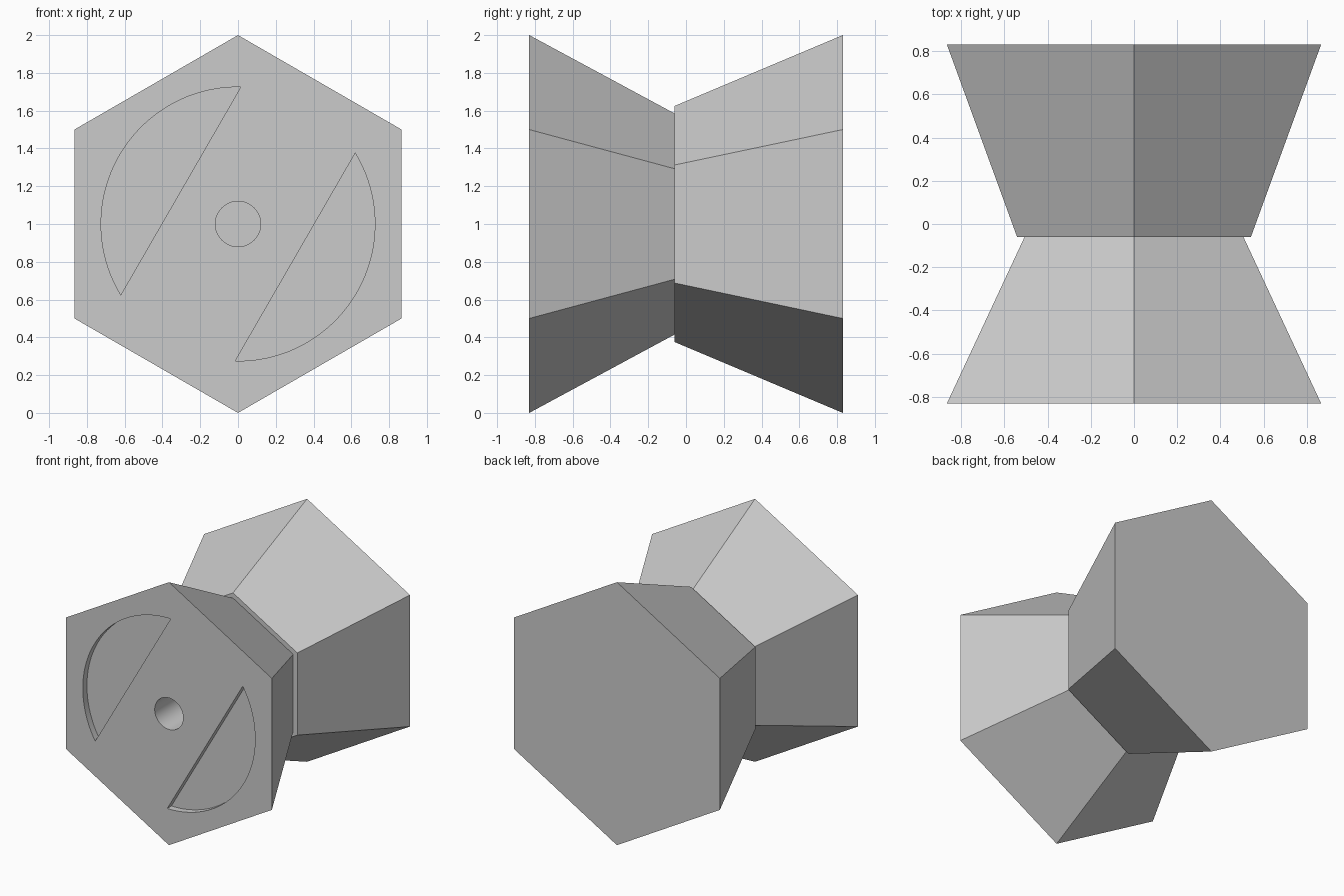
import bpy
import bmesh
from math import acos, cos, sin, pi, radians

if "Cube" in bpy.data.objects:
    bpy.data.objects.remove(bpy.data.objects["Cube"], do_unlink=True)

grey = bpy.data.materials.new("plain grey")
grey.use_nodes = True
colour = (0.6, 0.6, 0.6, 1)
grey.diffuse_color = colour
grey.node_tree.nodes["Principled BSDF"].inputs["Base Color"].default_value = colour

CENTRE_Z = 1.0
FRONT, NECK, BACK = -0.83, -0.06, 0.83


def arc(radius, start, end, steps):
    """Points (x, z) along an arc around the body axis."""
    return [(radius * cos(start + (end - start) * i / steps),
             radius * sin(start + (end - start) * i / steps)) for i in range(steps + 1)]


def loft(name, profile, y0, y1, scale=1.0):
    """Solid running along y from a profile to a scaled copy of it."""
    bm = bmesh.new()
    near = [bm.verts.new((x, y0, CENTRE_Z + z)) for x, z in profile]
    far = [bm.verts.new((x * scale, y1, CENTRE_Z + z * scale)) for x, z in profile]
    bm.faces.new(near)
    bm.faces.new(far[::-1])
    n = len(profile)
    for i in range(n):
        j = (i + 1) % n
        bm.faces.new((near[j], near[i], far[i], far[j]))
    bmesh.ops.recalc_face_normals(bm, faces=bm.faces)
    mesh = bpy.data.meshes.new(name)
    bm.to_mesh(mesh)
    bm.free()
    mesh.materials.append(grey)
    obj = bpy.data.objects.new(name, mesh)
    bpy.context.collection.objects.link(obj)
    return obj


def cut(target, cutter):
    """Subtract the cutter and remove it."""
    cutter.hide_render = True
    mod = target.modifiers.new("cut", "BOOLEAN")
    mod.operation = "DIFFERENCE"
    mod.solver = "EXACT"
    mod.object = cutter
    bpy.ops.object.select_all(action="DESELECT")
    target.select_set(True)
    bpy.context.view_layer.objects.active = target
    bpy.ops.object.modifier_apply(modifier=mod.name)
    bpy.data.objects.remove(cutter, do_unlink=True)


# Two hexagonal tapers meeting at the neck
hexagon = arc(1.0, pi / 2, pi / 2 + 2 * pi, 6)[:-1]
front_taper = loft("front_taper", hexagon, FRONT, NECK, 0.585)
back_taper = loft("back_taper", hexagon, BACK, NECK, 0.625)

# Two shallow circular-segment recesses on the front face
RADIUS, CHORD, DEPTH = 0.725, 0.35, 0.05
half = acos(CHORD / RADIUS)
for middle in (radians(150), radians(-30)):
    segment = arc(RADIUS, middle - half, middle + half, 48)
    cut(front_taper, loft("recess_cutter", segment, FRONT - 0.1, FRONT + DEPTH))

# Round centre hole
circle = arc(0.12, 0, 2 * pi, 48)[:-1]
cut(front_taper, loft("hole_cutter", circle, FRONT - 0.1, FRONT + 0.5))

bpy.ops.object.shade_smooth_by_angle(angle=radians(25))
